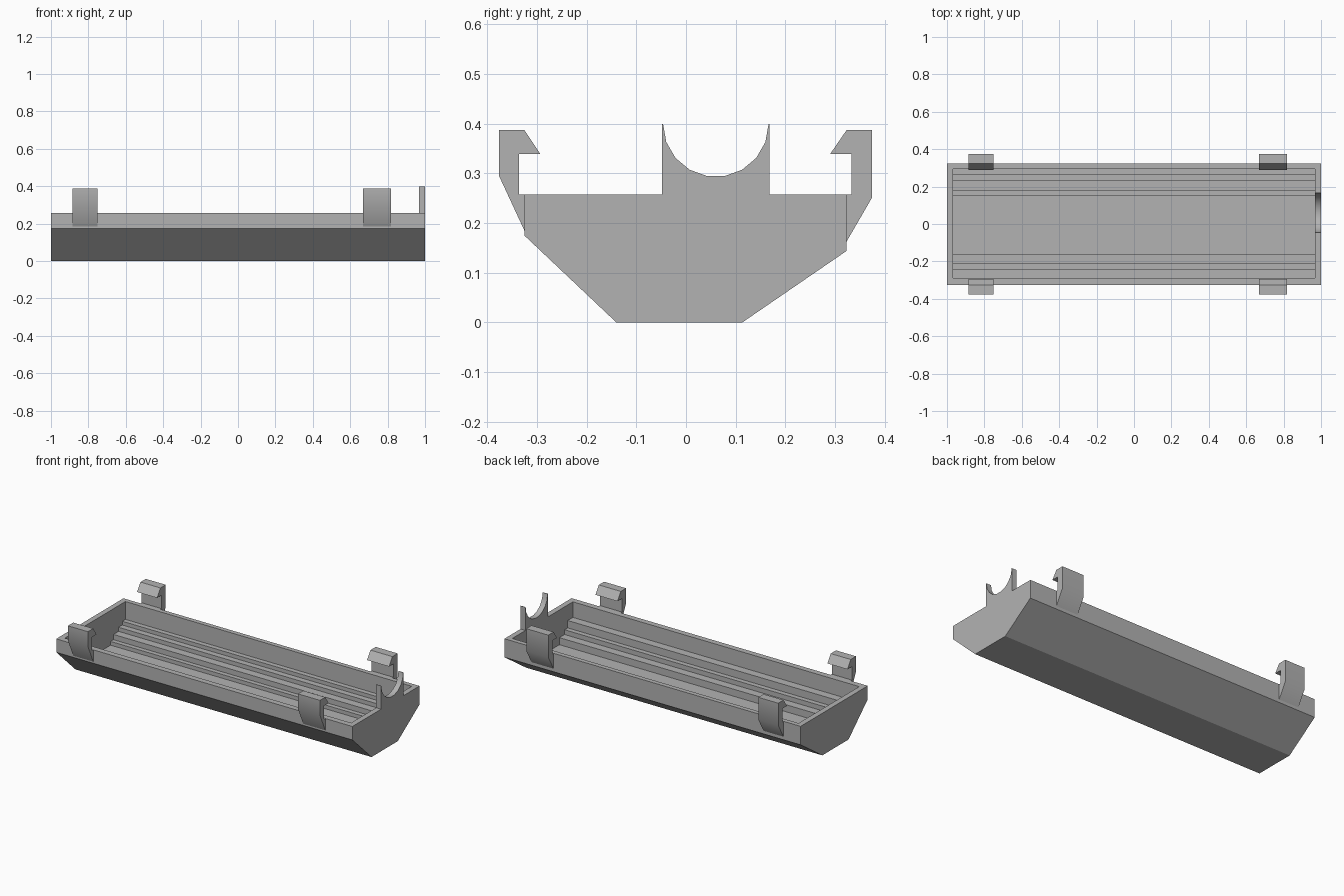
import bpy
import bmesh
import math

cube = bpy.data.objects.get("Cube")
if cube:
    bpy.data.objects.remove(cube, do_unlink=True)

# One plain grey for everything
grey = bpy.data.materials.new("plain_grey")
grey.use_nodes = True
colour = (0.45, 0.45, 0.45, 1)
grey.diffuse_color = colour
grey.node_tree.nodes["Principled BSDF"].inputs["Base Color"].default_value = colour


def extrude_profile(name, profile, x0, x1):
    """Sweep a closed (y, z) profile along x."""
    bm = bmesh.new()
    face = bm.faces.new([bm.verts.new((x0, y, z)) for y, z in profile])
    swept = bmesh.ops.extrude_face_region(bm, geom=[face])["geom"]
    verts = [v for v in swept if isinstance(v, bmesh.types.BMVert)]
    bmesh.ops.translate(bm, verts=verts, vec=(x1 - x0, 0, 0))
    bmesh.ops.recalc_face_normals(bm, faces=bm.faces)
    mesh = bpy.data.meshes.new(name)
    bm.to_mesh(mesh)
    bm.free()
    mesh.materials.append(grey)
    obj = bpy.data.objects.new(name, mesh)
    bpy.context.collection.objects.link(obj)
    return obj


def activate(obj):
    bpy.ops.object.select_all(action="DESELECT")
    obj.select_set(True)
    bpy.context.view_layer.objects.active = obj


def smooth(obj, degrees=32):
    activate(obj)
    bpy.ops.object.shade_smooth_by_angle(angle=math.radians(degrees))


RIM = 0.257
END = 0.967
FLOOR = 0.045


def stair(steps):
    """Turn (y, ledge height) steps into stair points, rim to floor."""
    points, z = [], 0.3
    for y, ledge in steps:
        points += [(y, z), (y, ledge)]
        z = ledge
    return points


# Tray body, with a stepped cavity cut from the top
tray = extrude_profile("tray", [
    (-0.325, RIM), (-0.325, 0.175), (-0.14, 0),
    (0.113, 0), (0.323, 0.144), (0.323, RIM)], -1, 1)
front_steps = stair([(-0.29, 0.162), (-0.24, 0.117), (-0.21, 0.088), (-0.16, FLOOR)])
back_steps = stair([(0.295, 0.148), (0.265, 0.125), (0.229, 0.1), (0.18, 0.068), (0.152, FLOOR)])
cutter = extrude_profile("cavity_cutter", front_steps + back_steps[::-1], -END, END)
cutter.hide_render = True
activate(tray)
cut = tray.modifiers.new("cavity", "BOOLEAN")
cut.operation = "DIFFERENCE"
cut.solver = "EXACT"
cut.object = cutter
bpy.ops.object.modifier_apply(modifier=cut.name)
bpy.data.objects.remove(cutter, do_unlink=True)

# Snap clips, two on each long side
front_clip = [(-0.325, 0.185), (-0.376, 0.295), (-0.376, 0.387), (-0.325, 0.387),
              (-0.293, 0.339), (-0.336, 0.339), (-0.336, RIM), (-0.325, RIM)]
back_clip = [(0.323, 0.163), (0.374, 0.251), (0.374, 0.387), (0.323, 0.387),
             (0.29, 0.339), (0.333, 0.339), (0.333, RIM), (0.323, RIM)]
for side, profile in (("front", front_clip), ("back", back_clip)):
    for end, x0, x1 in (("right", -0.885, -0.75), ("left", 0.668, 0.817)):
        smooth(extrude_profile(f"{side}_{end}_clip", profile, x0, x1))

# Half-round cradle standing on one end wall
arc = []
for i in range(10):
    a = math.pi + math.radians(20 * i)
    arc.append((0.06 + 0.106 * math.cos(a), 0.399 + 0.106 * math.sin(a)))
cradle = extrude_profile(
    "cradle", [(-0.048, RIM), (-0.048, 0.399)] + arc + [(0.168, 0.399), (0.168, RIM)], END, 1)
smooth(cradle)
